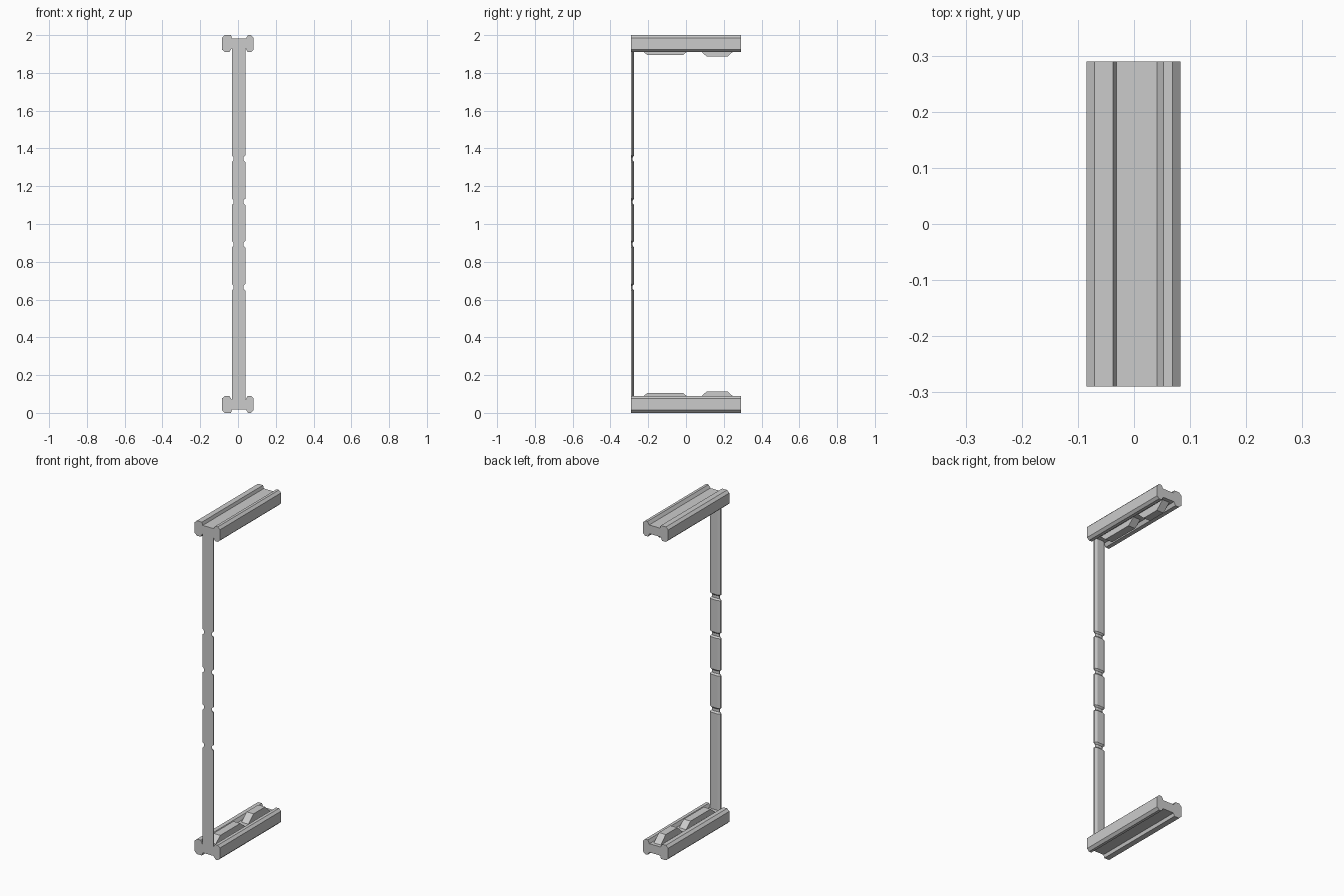
import bpy, bmesh

if "Cube" in bpy.data.objects:
    bpy.data.objects.remove(bpy.data.objects["Cube"])

def make_object(name, rings):
    """Skin a list of equal-length rings and cap both ends."""
    bm = bmesh.new()
    loops = [[bm.verts.new(p) for p in ring] for ring in rings]
    n = len(loops[0])
    for a, b in zip(loops, loops[1:]):
        for i in range(n):
            j = (i + 1) % n
            bm.faces.new((a[i], a[j], b[j], b[i]))
    bm.faces.new(loops[0])
    bm.faces.new(loops[-1])
    bmesh.ops.recalc_face_normals(bm, faces=bm.faces)
    mesh = bpy.data.meshes.new(name)
    bm.to_mesh(mesh)
    bm.free()
    ob = bpy.data.objects.new(name, mesh)
    bpy.context.collection.objects.link(ob)
    return ob

# centre plane used to mirror the lower rail to the top
centre = bpy.data.objects.new("mirror_centre", None)
centre.location = (0, 0, 1)
centre.hide_render = True
bpy.context.collection.objects.link(centre)

def mirror_up(ob):
    mod = ob.modifiers.new("mirror_up", 'MIRROR')
    mod.use_axis = (False, False, True)
    mod.mirror_object = centre
    mod.use_mirror_merge = False

# rails: bone-shaped section run along y
section = [(-.085, .014), (-.07, 0), (-.037, 0), (-.031, .018), (.041, .018),
           (.053, 0), (.069, 0), (.083, .014), (.083, .077), (.069, .09),
           (.05, .09), (.04, .07), (-.034, .07), (-.045, .09), (-.07, .09),
           (-.085, .076)]
mirror_up(make_object("rail", [[(x, y, z) for x, z in section] for y in (-.29, .29)]))

# ramped catches standing in the groove of each rail
for name, y0, y1, top, run in (("long_catch", -.25, .03, .105, .045),
                               ("short_catch", .06, .27, .114, .05)):
    prof = [(y0, .068), (y1, .068), (y1 - run, top), (y0 + run, top)]
    mirror_up(make_object(name, [[(x, y, z) for y, z in prof] for x in (-.02, .026)]))

# upright strip: flat front, chamfered back, necked at four notches
def strip_ring(z, half, thick):
    c, f = .003, -.29
    return [(c - half, f, z), (c + half, f, z), (c + half, f + thick * .5, z),
            (c + half - .016, f + thick, z), (c - half + .016, f + thick, z),
            (c - half, f + thick * .5, z)]

rings = [strip_ring(.06, .036, .016)]
for z in (.665, .893, 1.117, 1.345):
    for dz, half, thick in ((-.017, .036, .016), (-.008, .026, .008),
                            (.008, .026, .008), (.017, .036, .016)):
        rings.append(strip_ring(z + dz, half, thick))
rings.append(strip_ring(1.94, .036, .016))
make_object("upright_strip", rings)
